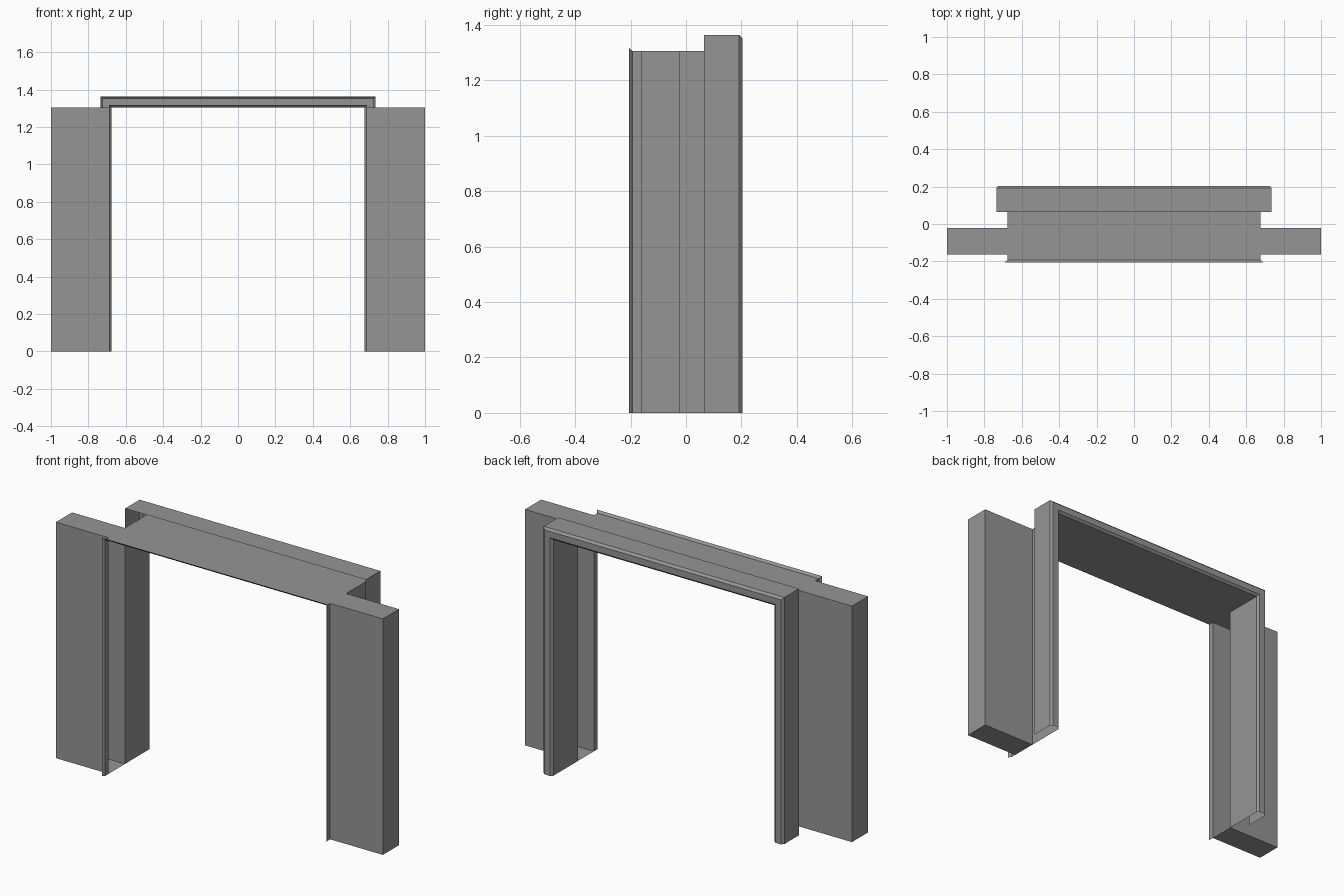
import bpy, bmesh

cube = bpy.data.objects.get("Cube")
if cube:
    bpy.data.objects.remove(cube, do_unlink=True)

grey = bpy.data.materials.new("plain grey")
grey.use_nodes = True
grey.diffuse_color = (0.3, 0.3, 0.3, 1)
grey.node_tree.nodes["Principled BSDF"].inputs["Base Color"].default_value = (0.3, 0.3, 0.3, 1)

HALF, TOP = 0.677, 1.305              # door opening
PIER_FRONT, PIER_BACK = -0.163, -0.022
BEVEL, CASING = 0.012, 0.059


def finish(name, bm):
    mesh = bpy.data.meshes.new(name)
    bm.to_mesh(mesh)
    bm.free()
    mesh.materials.append(grey)
    obj = bpy.data.objects.new(name, mesh)
    bpy.context.collection.objects.link(obj)
    return obj


def arch(name, profile, sides=True):
    """Sweep (outward offset, y) points around the opening with mitred corners."""
    bm = bmesh.new()
    rows = []
    for off, y in profile:
        x, z = HALF + off, TOP + off
        rows.append([bm.verts.new(p) for p in
                     ((-x, y, 0), (-x, y, z), (x, y, z), (x, y, 0))])
    for a, b in zip(rows, rows[1:]):
        for i in range(3) if sides else (1,):
            bm.faces.new((a[i], b[i], b[i + 1], a[i + 1]))
    bmesh.ops.delete(bm, geom=[v for v in bm.verts if not v.link_faces], context='VERTS')
    bm.normal_update()
    bmesh.ops.reverse_faces(bm, faces=[f for f in bm.faces]) if bm.faces[:] and \
        any(f.normal.z > 0.9 and abs(f.calc_center_median().z - TOP) < 0.001 for f in bm.faces) else None
    return finish(name, bm)


# Front lining with its flared lip
arch("front_lining", [(BEVEL, -0.205), (0, -0.205 + BEVEL), (0, PIER_FRONT)])

# Head lining between the open-sided wall piers
arch("head_lining", [(0, PIER_FRONT), (0, PIER_BACK)], sides=False)

# Rear lining and hollow bevelled casing
arch("rear_casing", [(0, PIER_BACK), (0, 0.204 - BEVEL), (BEVEL, 0.204),
                     (CASING - BEVEL, 0.204), (CASING, 0.204 - BEVEL), (CASING, 0.065)])

# Wall piers, open towards the doorway
for side, name in ((-1, "right_pier"), (1, "left_pier")):
    bm = bmesh.new()
    bmesh.ops.create_cube(bm, size=1)
    for v in bm.verts:
        v.co.x = side * (HALF + 1) / 2 + v.co.x * (1 - HALF)
        v.co.y = (PIER_FRONT + PIER_BACK) / 2 + v.co.y * (PIER_BACK - PIER_FRONT)
        v.co.z = (v.co.z + 0.5) * TOP
    inner = [f for f in bm.faces if abs(abs(f.calc_center_median().x) - HALF) < 0.001]
    bmesh.ops.delete(bm, geom=inner, context='FACES_ONLY')
    finish(name, bm)
